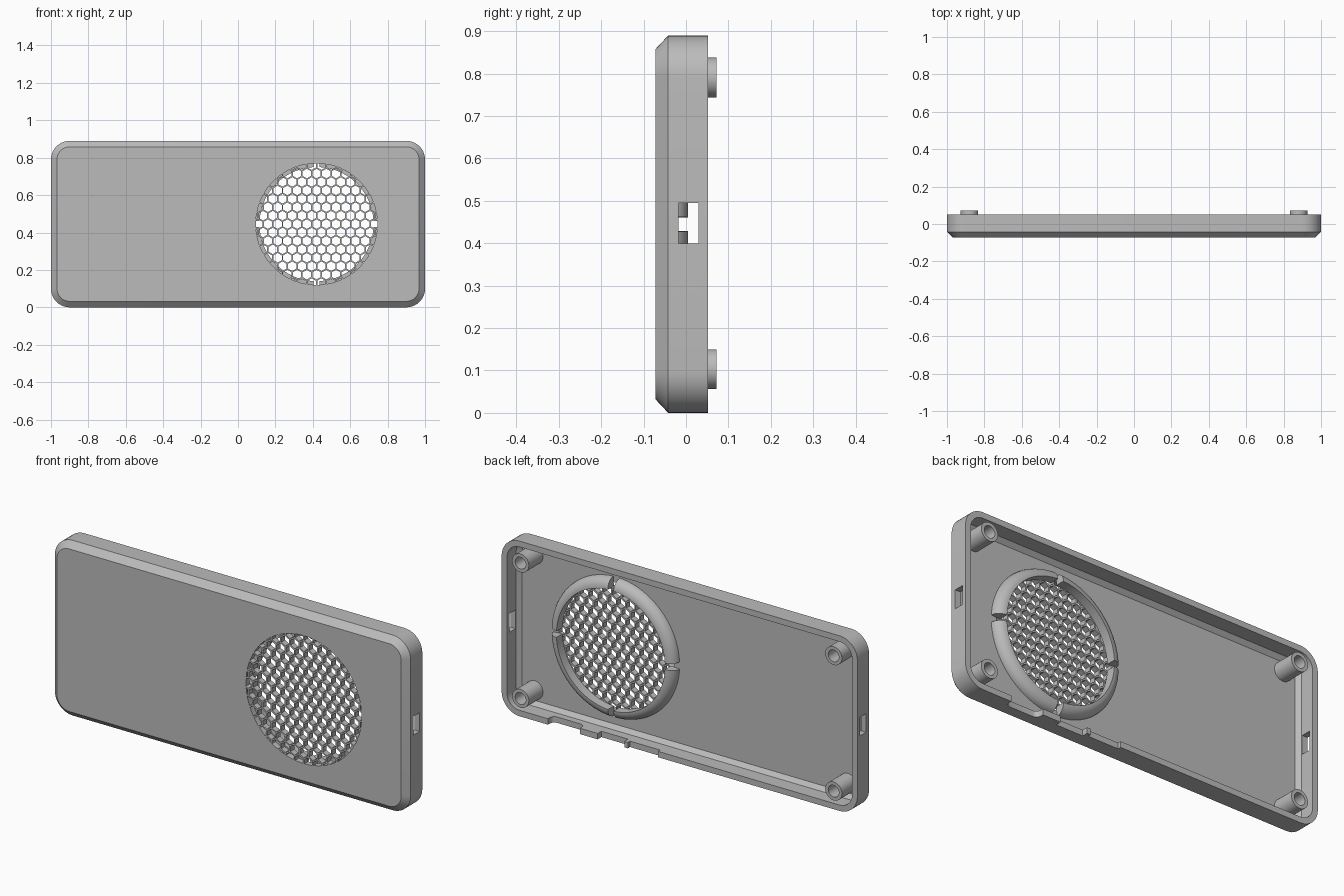
import bpy, bmesh, math
from math import sin, cos, pi
from mathutils import Matrix, Vector

if "Cube" in bpy.data.objects:
    bpy.data.objects.remove(bpy.data.objects["Cube"], do_unlink=True)

MID = 0.445            # height of the panel centre
FRONT, FLOOR, RIM = -0.072, -0.042, 0.052
GX, GR = 0.42, 0.325   # grille centre and radius

grey = bpy.data.materials.new("plain grey")
grey.use_nodes = True
grey.diffuse_color = (0.5, 0.5, 0.5, 1)
grey.node_tree.nodes["Principled BSDF"].inputs["Base Color"].default_value = (0.5, 0.5, 0.5, 1)


def finish(name, bm):
    bmesh.ops.recalc_face_normals(bm, faces=bm.faces)
    mesh = bpy.data.meshes.new(name)
    bm.to_mesh(mesh)
    bm.free()
    obj = bpy.data.objects.new(name, mesh)
    bpy.context.collection.objects.link(obj)
    mesh.materials.append(grey)
    return obj


def select(obj):
    bpy.ops.object.select_all(action='DESELECT')
    obj.select_set(True)
    bpy.context.view_layer.objects.active = obj


def smooth(obj):
    select(obj)
    bpy.ops.object.shade_smooth_by_angle(angle=math.radians(30))


def boolean(obj, cutter, operation):
    cutter.hide_render = True
    mod = obj.modifiers.new("cut", 'BOOLEAN')
    mod.operation, mod.solver, mod.object = operation, 'EXACT', cutter
    select(obj)
    bpy.ops.object.modifier_apply(modifier=mod.name)
    bpy.data.objects.remove(cutter, do_unlink=True)


def loft(bm, loops, closed=False):
    """Skin a list of point loops; close on itself or cap both ends."""
    rings = [[bm.verts.new(p) for p in loop] for loop in loops]
    n = len(rings[0])
    pairs = list(zip(rings, rings[1:])) + ([(rings[-1], rings[0])] if closed else [])
    for a, b in pairs:
        for i in range(n):
            j = (i + 1) % n
            bm.faces.new((a[i], a[j], b[j], b[i]))
    if not closed:
        bm.faces.new(rings[0])
        bm.faces.new(rings[-1])


def circle(x, z, r, y, sides, turn=0.0):
    return [(x + r * cos(turn + 2 * pi * i / sides), y,
             z + r * sin(turn + 2 * pi * i / sides)) for i in range(sides)]


def rounded_rect(inset, y, steps=10):
    w, h, r = 1 - inset, MID - inset, 0.1 - inset
    points = []
    for q, (sx, sz) in enumerate([(1, 1), (-1, 1), (-1, -1), (1, -1)]):
        for i in range(steps + 1):
            a = (q + i / steps) * pi / 2
            points.append((sx * (w - r) + r * cos(a), y, MID + sz * (h - r) + r * sin(a)))
    return points


def box(bm, x0, x1, y0, y1, z0, z1):
    size = Matrix.Diagonal((x1 - x0, y1 - y0, z1 - z0, 1))
    centre = Vector(((x0 + x1) / 2, (y0 + y1) / 2, (z0 + z1) / 2))
    return bmesh.ops.create_cube(bm, size=1, matrix=Matrix.Translation(centre) @ size)["verts"]


# Open-backed shell with a bevelled front edge
bm = bmesh.new()
loft(bm, [rounded_rect(0.032, FRONT), rounded_rect(0, FLOOR), rounded_rect(0, RIM),
          rounded_rect(0.03, RIM), rounded_rect(0.03, FLOOR + 0.02), rounded_rect(0.05, FLOOR)])
shell = finish("shell", bm)

# Honeycomb holes, trimmed to a circle
bm = bmesh.new()
pitch, hex_radius = 0.052, 0.0255
for row in range(-8, 9):
    for col in range(-8, 9):
        x = (col + 0.5 * (row % 2)) * pitch
        z = row * pitch * cos(pi / 6)
        if math.hypot(x, z) < GR + 0.018:
            loft(bm, [circle(GX + x, MID + z, hex_radius, y, 6, pi / 6)
                      for y in (FRONT - 0.02, FLOOR + 0.02)])
holes = finish("honeycomb_cutter", bm)
bm = bmesh.new()
loft(bm, [circle(GX, MID, GR, y, 96) for y in (FRONT - 0.01, FLOOR + 0.01)])
boolean(holes, finish("round_cutter", bm), 'INTERSECT')
boolean(shell, holes, 'DIFFERENCE')

# Latch slots in both ends, and connector notches in the bottom rim
bm = bmesh.new()
for side in (-1, 1):
    box(bm, side - 0.04, side + 0.04, -0.018, 0.03, 0.4, 0.495)
box(bm, 0.31, 0.46, 0.022, 0.08, -0.02, 0.04)
box(bm, 0.12, 0.29, 0.035, 0.08, -0.02, 0.04)
box(bm, 0.56, 0.74, 0.012, 0.08, -0.02, 0.04)
corners = [e for e in bm.edges if all(v.co.x > 0.5 and abs(v.co.y - 0.012) < 1e-4 for v in e.verts)
           and abs(e.verts[0].co.z - e.verts[1].co.z) > 0.05]
bmesh.ops.bevel(bm, geom=corners, offset=0.025, segments=5, affect='EDGES', profile=0.5)
boolean(shell, finish("slot_cutter", bm), 'DIFFERENCE')
smooth(shell)

# Screw posts with blind bores
for side, x in (("right", -0.88), ("left", 0.88)):
    for level, z in (("lower", 0.103), ("upper", 0.791)):
        bm = bmesh.new()
        loft(bm, [circle(x, z, r, y, 32) for r, y in
                  ((0.047, FLOOR - 0.005), (0.047, 0.072), (0.03, 0.072), (0.03, FLOOR + 0.003))])
        smooth(finish(f"{level}_{side}_screw_post", bm))

# Speaker retaining ring: four arcs, straight inside and rounded outside
inner, width, base, top = 0.305, 0.05, FLOOR - 0.001, 0.005
profile = [(inner, base)] + [(inner + width * sin(a), base + (top - base) * cos(a))
                             for a in (i * pi / 16 for i in range(9))]
gap = math.asin(0.0165 / GR)
for quarter in range(4):
    loops = []
    for i in range(21):
        a = quarter * pi / 2 + gap + (pi / 2 - 2 * gap) * i / 20
        loops.append([(GX + r * cos(a), y, MID + r * sin(a)) for r, y in profile])
    bm = bmesh.new()
    loft(bm, loops)
    smooth(finish(f"speaker_ring_{quarter + 1}", bm))
